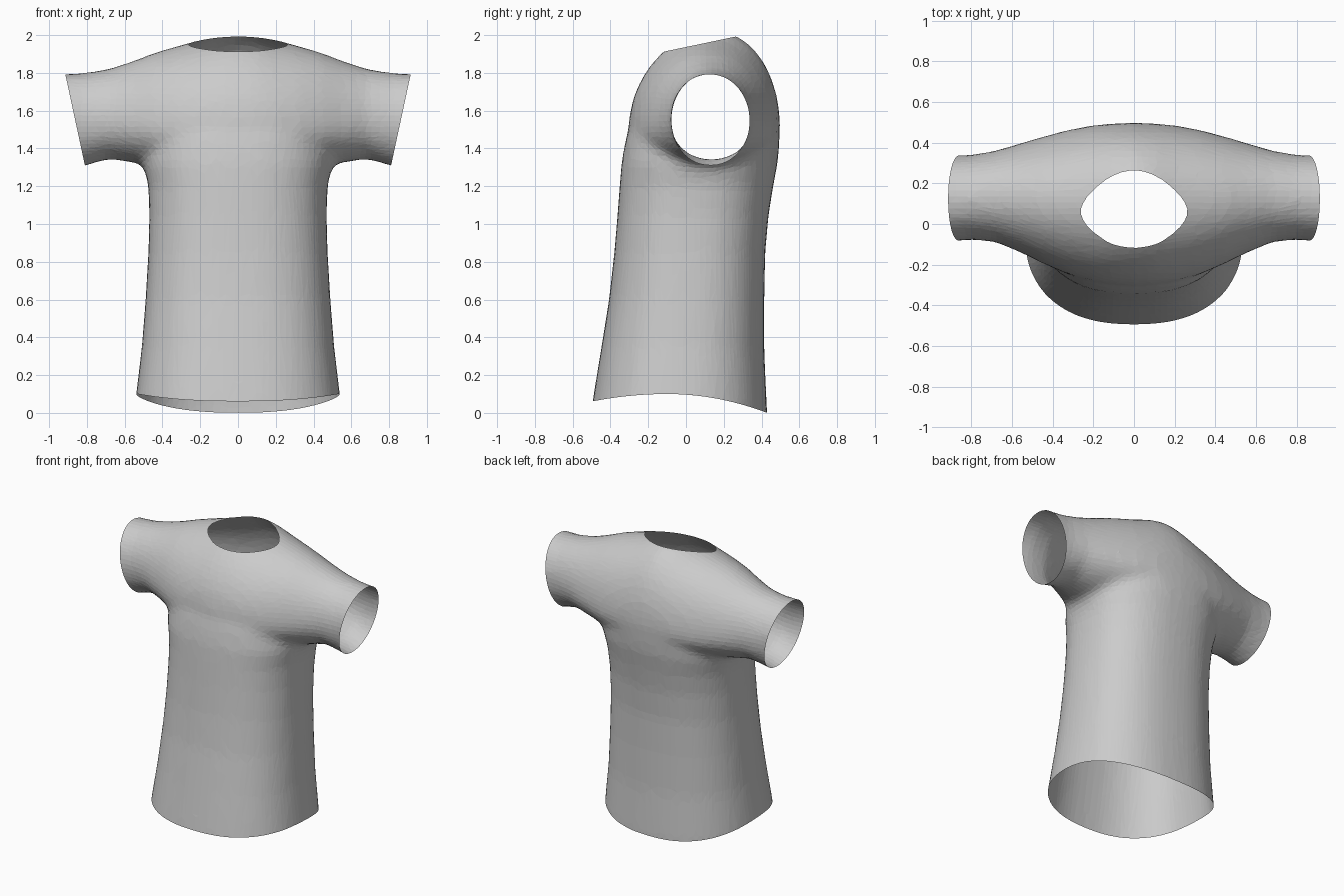
import bpy, bmesh, math
from mathutils import Vector

cube = bpy.data.objects.get("Cube")
if cube:
    bpy.data.objects.remove(cube)

SIDES = 40


def spow(v, e):
    return math.copysign(abs(v) ** e, v)


def loft(bm, rings):
    """Skin a list of point rings and cap both ends."""
    loops = [[bm.verts.new(p) for p in ring] for ring in rings]
    for a, b in zip(loops, loops[1:]):
        for i in range(SIDES):
            j = (i + 1) % SIDES
            bm.faces.new((a[i], a[j], b[j], b[i]))
    bm.faces.new(loops[0][::-1])
    bm.faces.new(loops[-1])


def body_ring(z, half, front, back):
    cy, ry = (front + back) / 2, (back - front) / 2
    angles = [2 * math.pi * i / SIDES for i in range(SIDES)]
    return [(half * spow(math.cos(a), 0.84), cy + ry * spow(math.sin(a), 0.84), z)
            for a in angles]


def yoke_ring(x, top, mid, bottom, front, back):
    cy, ry = (front + back) / 2, (back - front) / 2
    tilt = 0.15 * max(0, 1 - abs(x) / 0.5)
    ring = []
    for i in range(SIDES):
        a = 2 * math.pi * i / SIDES
        c, s = math.cos(a), math.sin(a)
        z = mid + s * ((top - mid) if s > 0 else (mid - bottom))
        ring.append((x, cy + ry * c, z + tilt * ry * c * max(s, 0)))
    return ring


bm = bmesh.new()

# Body: height, half width, front y, back y
loft(bm, [body_ring(*r) for r in (
    (-0.15, 0.56, -0.53, 0.43), (0.1, 0.54, -0.495, 0.43), (0.35, 0.51, -0.45, 0.415),
    (0.6, 0.49, -0.408, 0.415), (0.85, 0.475, -0.38, 0.42), (1.05, 0.47, -0.363, 0.438),
    (1.2, 0.475, -0.352, 0.462), (1.32, 0.50, -0.342, 0.485), (1.45, 0.49, -0.32, 0.497),
    (1.58, 0.43, -0.28, 0.48), (1.72, 0.32, -0.2, 0.42))])

# Shoulders and sleeves: x, top, middle, bottom, front y, back y
stations = [
    (0, 2.025, 1.5, 1.3, -0.305, 0.5), (0.1, 2.01, 1.5, 1.3, -0.30, 0.497),
    (0.2, 1.975, 1.5, 1.3, -0.285, 0.487), (0.32, 1.943, 1.5, 1.3, -0.25, 0.465),
    (0.44, 1.908, 1.51, 1.31, -0.2, 0.433), (0.56, 1.862, 1.53, 1.325, -0.14, 0.397),
    (0.68, 1.823, 1.55, 1.345, -0.09, 0.362), (0.8, 1.802, 1.55, 1.31, -0.077, 0.34),
    (0.9, 1.795, 1.55, 1.28, -0.087, 0.337), (1.05, 1.8, 1.55, 1.25, -0.1, 0.34)]
mirrored = [(-s[0],) + s[1:] for s in stations[:0:-1]]
loft(bm, [yoke_ring(*s) for s in mirrored + stations])
bmesh.ops.recalc_face_normals(bm, faces=bm.faces)

mesh = bpy.data.meshes.new("shirt_form")
bm.to_mesh(mesh)
bm.free()
shirt = bpy.data.objects.new("shirt", mesh)
bpy.context.collection.objects.link(shirt)

# Merge the forms into one soft skin
remesh = shirt.modifiers.new("merge", 'REMESH')
remesh.mode = 'VOXEL'
remesh.voxel_size = 0.03
smooth = shirt.modifiers.new("soften", 'SMOOTH')
smooth.factor = 0.5
smooth.iterations = 8
facets = shirt.modifiers.new("facets", 'DECIMATE')
facets.ratio = 0.3
depsgraph = bpy.context.evaluated_depsgraph_get()
skin = bpy.data.meshes.new_from_object(shirt.evaluated_get(depsgraph))
shirt.modifiers.clear()
shirt.data = skin
bpy.data.meshes.remove(mesh)

# Open the hem, neck and sleeves
bm = bmesh.new()
bm.from_mesh(skin)
for point, normal in (
        ((0, 0, 0.1), (0, 0, -1)),
        ((0, 0.1, 1.958), (0, -0.21, 1)),
        ((0.862, 0, 1.55), (1, 0, -0.215)),
        ((-0.862, 0, 1.55), (-1, 0, -0.215))):
    bmesh.ops.bisect_plane(bm, geom=bm.verts[:] + bm.edges[:] + bm.faces[:],
                           plane_co=Vector(point), plane_no=Vector(normal).normalized(),
                           clear_outer=True)

# Curve the hem down at front and back
for v in bm.verts:
    k = 0.25 if v.co.y < -0.1 else 0.356
    v.co.z -= k * (v.co.y + 0.1) ** 2 * max(0, 1 - (v.co.z - 0.1) / 0.4)
bmesh.ops.triangulate(bm, faces=bm.faces)
bm.to_mesh(skin)
bm.free()
skin.name = "shirt"

# Cloth colour
cloth = bpy.data.materials.new("grey_cloth")
cloth.use_nodes = True
colour = (0.6, 0.6, 0.6, 1)
cloth.diffuse_color = colour
cloth.node_tree.nodes["Principled BSDF"].inputs["Base Color"].default_value = colour
skin.materials.clear()
skin.materials.append(cloth)
for p in skin.polygons:
    p.use_smooth = False
    p.material_index = 0
